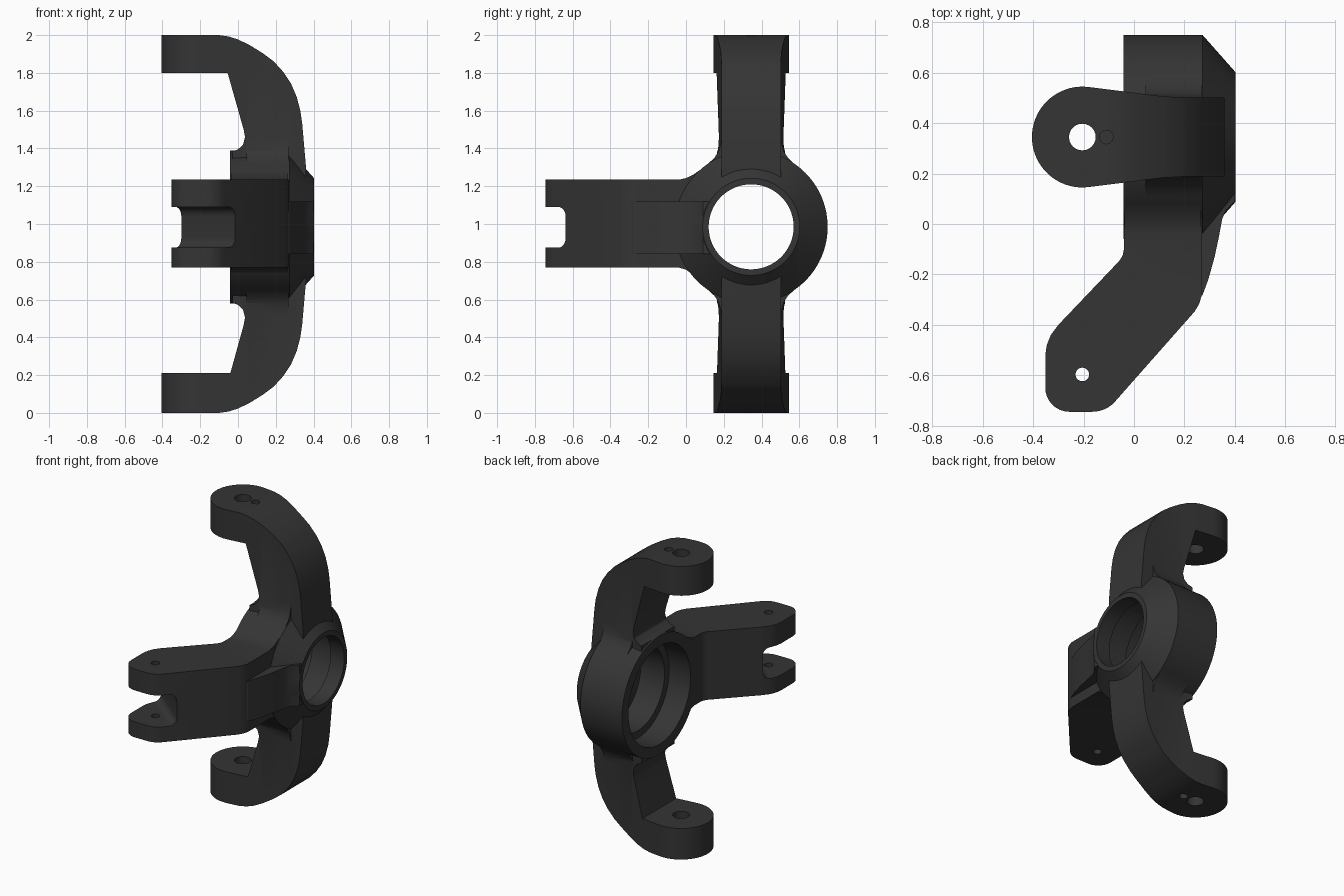
import bpy, bmesh
from math import sin, cos, pi, radians

if "Cube" in bpy.data.objects:
    bpy.data.objects.remove(bpy.data.objects["Cube"])

HUB_Y, HUB_Z = 0.345, 0.985
PIN_X = -0.205

iron = bpy.data.materials.new("dark_cast_iron")
iron.use_nodes = True
grey = (0.035, 0.035, 0.035, 1)
iron.diffuse_color = grey
iron.node_tree.nodes["Principled BSDF"].inputs["Base Color"].default_value = grey


def add_object(name, bm):
    bmesh.ops.recalc_face_normals(bm, faces=bm.faces)
    mesh = bpy.data.meshes.new(name)
    bm.to_mesh(mesh)
    bm.free()
    mesh.materials.append(iron)
    obj = bpy.data.objects.new(name, mesh)
    bpy.context.collection.objects.link(obj)
    return obj


def prism(name, points, axis, low, high):
    """Extrude a 2D outline along an axis."""
    place = {"x": lambda a, b, t: (t, a, b),
             "y": lambda a, b, t: (a, t, b),
             "z": lambda a, b, t: (a, b, t)}[axis]
    bm = bmesh.new()
    ends = [[bm.verts.new(place(a, b, t)) for a, b in points] for t in (low, high)]
    bm.faces.new(ends[0])
    bm.faces.new(ends[1])
    n = len(points)
    for i in range(n):
        j = (i + 1) % n
        bm.faces.new((ends[0][i], ends[0][j], ends[1][j], ends[1][i]))
    return add_object(name, bm)


def lathe(name, profile, sides=96):
    """Turn (x, radius) pairs around the hub axis."""
    bm = bmesh.new()
    rings = [[bm.verts.new((x, HUB_Y + r * cos(2 * pi * i / sides),
                            HUB_Z + r * sin(2 * pi * i / sides)))
              for i in range(sides)] for x, r in profile]
    bm.faces.new(rings[0])
    bm.faces.new(rings[-1])
    for a, b in zip(rings, rings[1:]):
        for i in range(sides):
            j = (i + 1) % sides
            bm.faces.new((a[i], a[j], b[j], b[i]))
    return add_object(name, bm)


def arc(cx, cy, r, start, end, steps):
    angles = [radians(start + (end - start) * i / steps) for i in range(steps + 1)]
    return [(cx + r * cos(t), cy + r * sin(t)) for t in angles]


def apply(obj, mod):
    bpy.context.view_layer.objects.active = obj
    bpy.ops.object.modifier_apply(modifier=mod.name)


def combine(obj, other, operation):
    mod = obj.modifiers.new("combine", "BOOLEAN")
    mod.operation = operation
    mod.solver = "EXACT"
    mod.object = other
    apply(obj, mod)
    bpy.data.objects.remove(other)


def drill(obj, x, y, r, low, high):
    hole = prism("hole", arc(x, y, r, 0, 345, 23), "z", low, high)
    combine(obj, hole, "DIFFERENCE")


# Yoke: side profile trimmed by its plan outline
outer = [(-0.1, 2), (-0.05, 1.993), (0, 1.977), (0.06, 1.948), (0.13, 1.905),
         (0.19, 1.86), (0.24, 1.805), (0.28, 1.745), (0.31, 1.675),
         (0.33, 1.6), (0.34, 1.53), (0.36, 1.3)]
inner_top = [(-0.055, 1.8), (0.03, 1.5), (0.037, 1.46), (0.027, 1.42),
             (0, 1.395), (-0.03, 1.384)]
inner_low = [(-0.03, 0.583), (0, 0.572), (0.027, 0.545), (0.037, 0.505),
             (0.03, 0.465), (-0.04, 0.212)]
yoke_side = ([(-0.5, 2)] + outer + [(x, 2 - z) for x, z in reversed(outer)]
             + [(-0.5, 0), (-0.5, 0.212)] + inner_low[::-1] + inner_top[::-1]
             + [(-0.5, 1.8)])
knuckle = prism("steering_knuckle", yoke_side, "y", 0, 0.7)
taper = [(0, 0.176), (0.06, 0.168), (0.12, 0.161), (0.2, 0.157), (0.5, 0.157)]
yoke_plan = (arc(PIN_X, HUB_Y, 0.2, 83, 277, 36)
             + [(x, HUB_Y - w) for x, w in taper]
             + [(x, HUB_Y + w) for x, w in reversed(taper)])
combine(knuckle, prism("yoke_plan", yoke_plan, "z", -0.1, 2.1), "INTERSECT")

# Bearing hub with a tapered outer face
combine(knuckle, lathe("hub", [(-0.042, 0.405), (0.272, 0.405), (0.403, 0.257)]), "UNION")

# Flared roots where the yoke arms meet the hub
root = [(0.156, 0.48), (0.161, 0.44), (0.172, 0.4), (0.195, 0.365), (0.24, 0.323)]
for side in (1, -1):
    flare = ([(HUB_Y + y, HUB_Z + side * z) for y, z in root]
             + [(HUB_Y - y, HUB_Z + side * z) for y, z in reversed(root)])
    combine(knuckle, prism("root_flare", flare, "x", 0.045, 0.268), "UNION")

# Steering arm
arm_plan = [(-0.04, 0.15), (-0.04, -0.1), (-0.045, -0.125), (-0.058, -0.146),
            (-0.3, -0.4), (-0.33, -0.44), (-0.346, -0.48), (-0.352, -0.52)]
arm_plan += arc(-0.257, -0.65, 0.095, 180, 270, 8)
arm_plan += arc(-0.165, -0.625, 0.12, 270, 318, 6)
arm_plan += [(0.24, -0.348), (0.258, -0.318), (0.27, -0.28), (0.27, 0.15)]
arm = prism("steering_arm", arm_plan, "z", 0.77, 1.235)

# Rounded fork slot across the arm tip
slot_floor = [(-0.3, -0.4), (-0.015, -0.638)]
dx, dy = (slot_floor[1][i] - slot_floor[0][i] for i in (0, 1))
length = (dx * dx + dy * dy) ** 0.5
dx, dy = dx / length, dy / length
profile = ([(0.6, 0.875)] + arc(0.05, 0.925, 0.05, 270, 180, 6)
           + arc(0.05, 1.04, 0.05, 180, 90, 6) + [(0.6, 1.09)])
slot = prism("slot", profile, "y", -0.4, length + 0.4)
for v in slot.data.vertices:
    depth, along = v.co.x, v.co.y
    v.co.x = slot_floor[0][0] + dx * along + dy * depth
    v.co.y = slot_floor[0][1] + dy * along - dx * depth
bm = bmesh.new()
bm.from_mesh(slot.data)
bmesh.ops.recalc_face_normals(bm, faces=bm.faces)
bm.to_mesh(slot.data)
bm.free()
combine(arm, slot, "DIFFERENCE")
drill(arm, PIN_X, -0.597, 0.027, 0.5, 1.5)
combine(knuckle, arm, "UNION")

# Fillet between arm and hub, and the raised rib on the arm's outer face
fillet = [(-0.05, 1.232), (0, 1.243), (0.04, 1.262), (0.085, 1.294), (0.16, 1.2),
          (0.16, 0.8), (0.085, 0.676), (0.04, 0.73), (0, 0.758), (-0.05, 0.773)]
combine(knuckle, prism("arm_fillet", fillet, "x", -0.038, 0.266), "UNION")
rib = [(0.25, -0.3), (0.272, -0.282), (0.295, -0.22), (0.32, -0.13), (0.337, -0.05),
       (0.35, 0.02), (0.365, 0.055), (0.4, 0.09), (0.4, 0.16), (0.25, 0.16)]
combine(knuckle, prism("arm_rib", rib, "z", 0.842, 1.12), "UNION")

# Stepped bearing bore
bore = [(-0.2, 0.335), (0.12, 0.335), (0.12, 0.285), (0.3, 0.285),
        (0.3, 0.225), (0.6, 0.225)]
combine(knuckle, lathe("bore", bore), "DIFFERENCE")

# Pivot holes and small locating holes in the yoke ends
for low, high in ((1.7, 2.1), (-0.1, 0.3)):
    drill(knuckle, PIN_X, HUB_Y, 0.053, low, high)
for low, high in ((1.9, 2.1), (-0.1, 0.1)):
    drill(knuckle, -0.11, HUB_Y, 0.027, low, high)

# Smooth curved faces, keep machined edges sharp
bpy.ops.object.select_all(action="DESELECT")
knuckle.select_set(True)
bpy.context.view_layer.objects.active = knuckle
bpy.ops.object.shade_smooth_by_angle(angle=radians(25))
